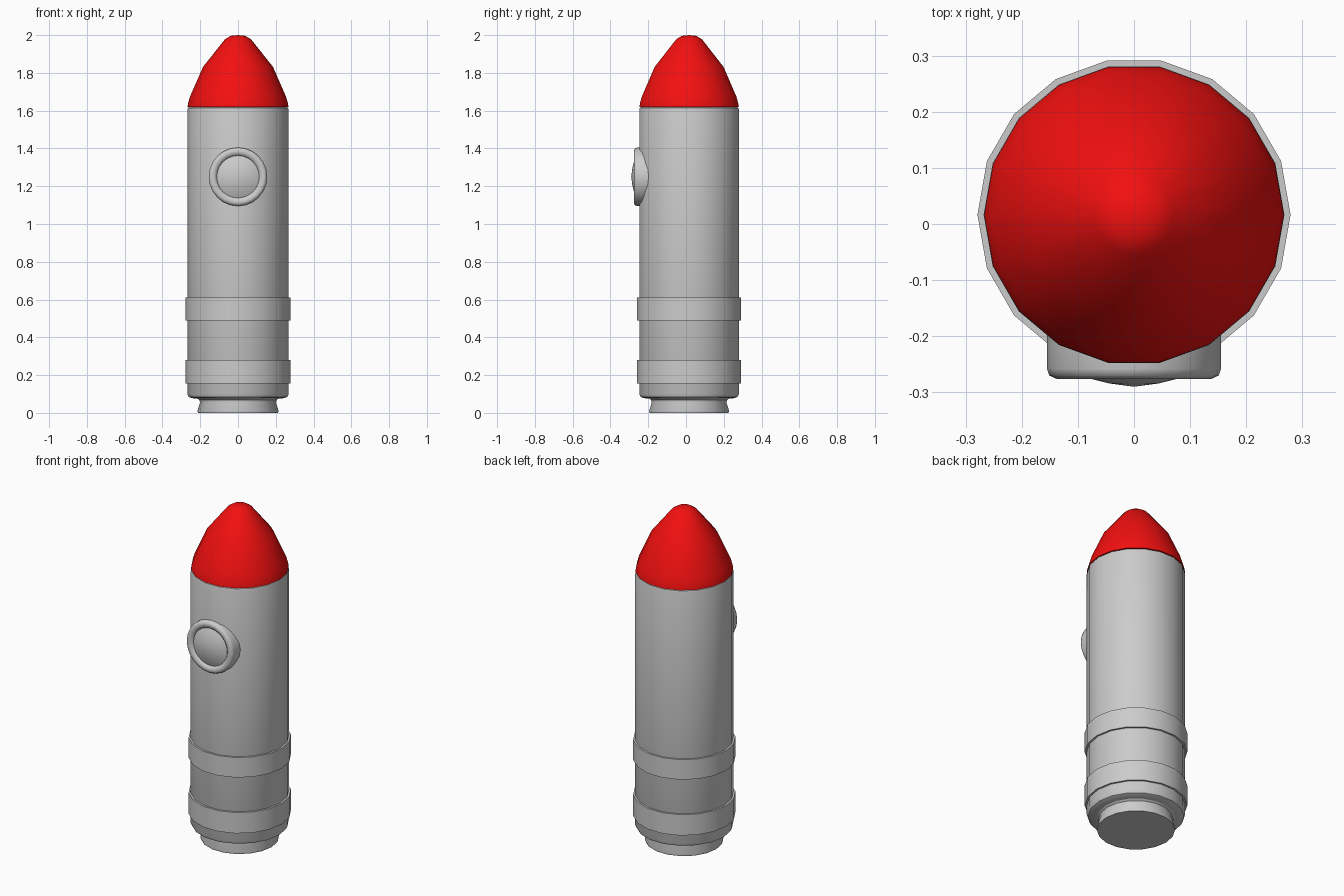
import bpy, bmesh, math
from mathutils import Matrix

if "Cube" in bpy.data.objects:
    bpy.data.objects.remove(bpy.data.objects["Cube"])

AXIS_Y = 0.0165  # the hull sits slightly behind the origin


def lathe(name, profile, segments, matrix, angle=35):
    """Spin (radius, height) points around local z; radius 0 makes a pole."""
    bm = bmesh.new()
    rings = []
    for r, h in profile:
        count = 1 if r == 0 else segments
        rings.append([bm.verts.new((r * math.cos(2 * math.pi * i / segments),
                                    r * math.sin(2 * math.pi * i / segments), h))
                      for i in range(count)])
    for a, b in zip(rings, rings[1:]):
        for i in range(segments):
            j = (i + 1) % segments
            if len(a) == 1:
                bm.faces.new((a[0], b[j], b[i]))
            elif len(b) == 1:
                bm.faces.new((a[i], a[j], b[0]))
            else:
                bm.faces.new((a[i], a[j], b[j], b[i]))
    for ring in (rings[0], rings[-1]):
        if len(ring) > 1 and profile[0] != profile[-1]:
            bm.faces.new(ring)
    bm.transform(matrix)
    bmesh.ops.remove_doubles(bm, verts=bm.verts, dist=1e-6)
    bmesh.ops.recalc_face_normals(bm, faces=bm.faces)
    mesh = bpy.data.meshes.new(name)
    bm.to_mesh(mesh)
    bm.free()
    obj = bpy.data.objects.new(name, mesh)
    bpy.context.collection.objects.link(obj)
    bpy.ops.object.select_all(action='DESELECT')
    obj.select_set(True)
    bpy.context.view_layer.objects.active = obj
    bpy.ops.object.shade_smooth_by_angle(angle=math.radians(angle))
    return obj


upright = Matrix.Translation((0, AXIS_Y, 0))

# Main hull with softened ends
lathe("hull", [(0.20, 0.075), (0.245, 0.078), (0.261, 0.085), (0.268, 0.10),
               (0.268, 1.605), (0.265, 1.615), (0.255, 1.62)], 18, upright)

# Flared engine base
lathe("engine_base", [(0.212, 0), (0.215, 0.01), (0.201, 0.055),
                      (0.204, 0.068), (0.22, 0.08)], 18, upright)

# Raised bands around the lower hull
for label, z0, z1 in (("lower_band", 0.155, 0.28), ("upper_band", 0.49, 0.61)):
    lathe(label, [(0.26, z0), (0.279, z0), (0.279, z1), (0.26, z1), (0.26, z0)],
          18, upright)

# Red nose cone
nose = lathe("nose_cone", [(0.267, 1.62), (0.264, 1.64), (0.254, 1.675),
                           (0.185, 1.832), (0.07, 1.977), (0.04, 1.996), (0, 2.0)],
             18, upright)
red = bpy.data.materials.new("nose_red")
red.diffuse_color = (0.9, 0.005, 0.005, 1)
red.use_nodes = True
red.node_tree.nodes["Principled BSDF"].inputs["Base Color"].default_value = red.diffuse_color
nose.data.materials.append(red)

# Porthole facing -y: rounded rim with a domed pane
facing = Matrix.Translation((0, 0, 1.25)) @ Matrix.Rotation(math.radians(90), 4, 'X')
lathe("porthole_rim", [(0.11, 0.19), (0.155, 0.19), (0.155, 0.258), (0.151, 0.27),
                       (0.138, 0.276), (0.122, 0.272), (0.11, 0.26), (0.11, 0.19)],
      24, facing, 50)
lathe("porthole_pane", [(0.112, 0.262), (0.085, 0.274), (0.045, 0.284), (0, 0.29)],
      24, facing)
